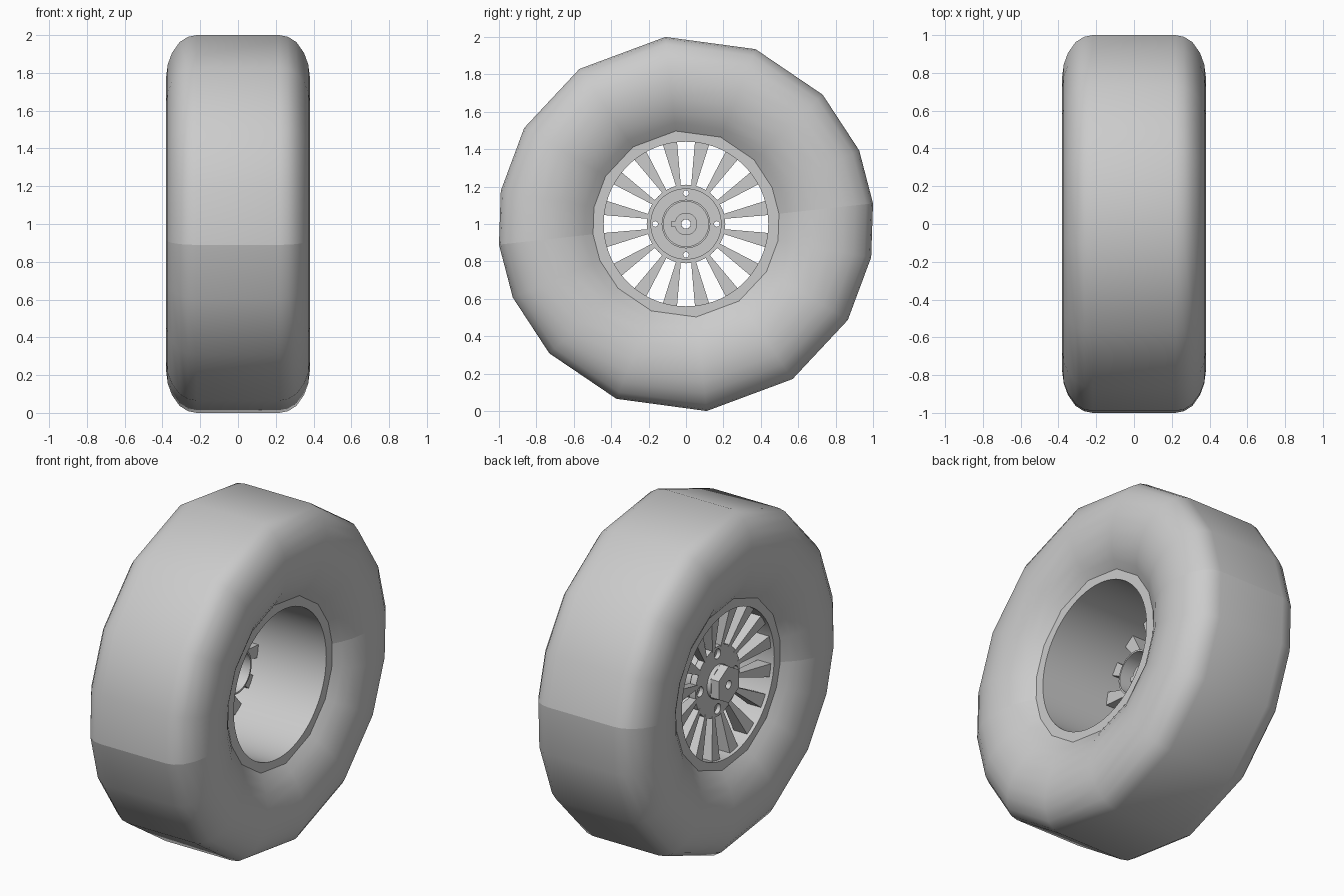
import bpy, bmesh
from math import sin, cos, pi, radians
from mathutils import Matrix

cube = bpy.data.objects.get("Cube")
if cube:
    bpy.data.objects.remove(cube, do_unlink=True)

AXLE = 1.0  # axle height; the axle runs along x


def finish(name, bm, smooth=None):
    bmesh.ops.recalc_face_normals(bm, faces=bm.faces)
    mesh = bpy.data.meshes.new(name)
    bm.to_mesh(mesh)
    bm.free()
    obj = bpy.data.objects.new(name, mesh)
    obj.location.z = AXLE
    bpy.context.collection.objects.link(obj)
    if smooth:
        bpy.ops.object.select_all(action="DESELECT")
        obj.select_set(True)
        bpy.context.view_layer.objects.active = obj
        bpy.ops.object.shade_smooth_by_angle(angle=radians(smooth))
    return obj


def revolve(name, profile, angles, smooth, closed=True):
    """Sweep an (x, radius) profile about the axle through the given angles."""
    bm = bmesh.new()
    rows = [[bm.verts.new((x, r * cos(a), r * sin(a))) for x, r in profile]
            for a in angles]
    pairs = list(zip(rows, rows[1:]))
    if closed:
        pairs.append((rows[-1], rows[0]))
    count = len(profile)
    for p, q in pairs:
        for i in range(count if closed else count - 1):
            j = (i + 1) % count
            bm.faces.new((p[i], p[j], q[j], q[i]))
    return finish(name, bm, smooth)


def circle(n):
    return [2 * pi * i / n for i in range(n)]


def rod(name, x0, x1, radius, sides, y=0, z=0):
    """Solid cylinder or prism parallel to the axle, with corners on z."""
    bm = bmesh.new()
    ring = [bm.verts.new((x0, y + radius * sin(a), z + radius * cos(a)))
            for a in circle(sides)]
    base = bm.faces.new(ring)
    top = bmesh.ops.extrude_face_region(bm, geom=[base])["geom"]
    bmesh.ops.translate(bm, vec=(x1 - x0, 0, 0),
                        verts=[v for v in top if isinstance(v, bmesh.types.BMVert)])
    return finish(name, bm)


def cut(obj, cutter):
    cutter.hide_render = True
    mod = obj.modifiers.new("cut", "BOOLEAN")
    mod.operation = "DIFFERENCE"
    mod.solver = "EXACT"
    mod.object = cutter
    bpy.ops.object.select_all(action="DESELECT")
    obj.select_set(True)
    bpy.context.view_layer.objects.active = obj
    bpy.ops.object.modifier_apply(modifier=mod.name)
    bpy.data.objects.remove(cutter, do_unlink=True)


# Tyre: two coarse half turns meeting at a seam
side = [(0.22, 1.006), (0.265, 0.997), (0.31, 0.968), (0.35, 0.91),
        (0.372, 0.85), (0.382, 0.77), (0.372, 0.68), (0.345, 0.6),
        (0.313, 0.545), (0.28, 0.5)]
tyre_profile = [(-x, r) for x, r in reversed(side)] + side
half_turn = [6.3, 23, 43.4, 68.3, 96.3, 124.5, 149.3, 169.8, 186.3]
for name, start in (("tyre_upper", 0), ("tyre_lower", 180)):
    revolve(name, tyre_profile, [radians(a + start) for a in half_turn], 50, closed=False)

# Rim barrel
revolve("rim_barrel", [(-0.28, 0.44), (-0.28, 0.5), (0.28, 0.5), (0.28, 0.44)],
        circle(72), 30)

# Spokes: tapered blades that dish in toward the hub
SPOKES = 16
bm = bmesh.new()
for k in range(SPOKES):
    turn = Matrix.Rotation(2 * pi * (k + 0.5) / SPOKES, 4, "X")
    ends = []
    for radius, half, face in ((0.19, 0.011, -0.21), (0.443, 0.039, -0.26)):
        corners = ((face, -half), (face, half), (-0.17, half), (-0.17, -half))
        ends.append([bm.verts.new(turn @ Matrix.Translation((x, radius, z)).translation)
                     for x, z in corners])
    inner, outer = ends
    bm.faces.new(inner)
    bm.faces.new(outer)
    for i in range(4):
        j = (i + 1) % 4
        bm.faces.new((inner[i], inner[j], outer[j], outer[i]))
finish("spokes", bm)

# Hub flange with four counterbored bolt holes
flange = revolve("hub_flange", [(-0.21, 0.09), (-0.21, 0.21), (-0.17, 0.21),
                                (-0.17, 0.19), (-0.155, 0.19), (-0.155, 0.09)],
                 circle(64), 30)
for a in circle(4):
    y, z = 0.165 * cos(a), 0.165 * sin(a)
    cut(flange, rod("bolt_hole", -0.3, 0, 0.015, 16, y, z))
    cut(flange, rod("counterbore", -0.3, -0.185, 0.03, 24, y, z))

# Hub sleeve: open cup on the inside with a central bored boss
revolve("hub_sleeve", [(-0.235, 0.025), (-0.235, 0.1), (-0.2, 0.1), (-0.2, 0.13),
                       (0.0, 0.13), (0.0, 0.12), (-0.1, 0.12), (-0.1, 0.06),
                       (-0.04, 0.06), (-0.04, 0.025)], circle(48), 30)

# Drive key beside the boss
bm = bmesh.new()
bmesh.ops.create_cube(bm, size=1, matrix=Matrix.Translation((-0.075, -0.064, 0))
                      @ Matrix.Diagonal((0.07, 0.025, 0.03, 1)))
finish("drive_key", bm)

# Hexagonal nut
nut = rod("hub_nut", -0.285, -0.23, 0.11, 6)
cut(nut, rod("nut_bore", -0.4, 0, 0.025, 24))
